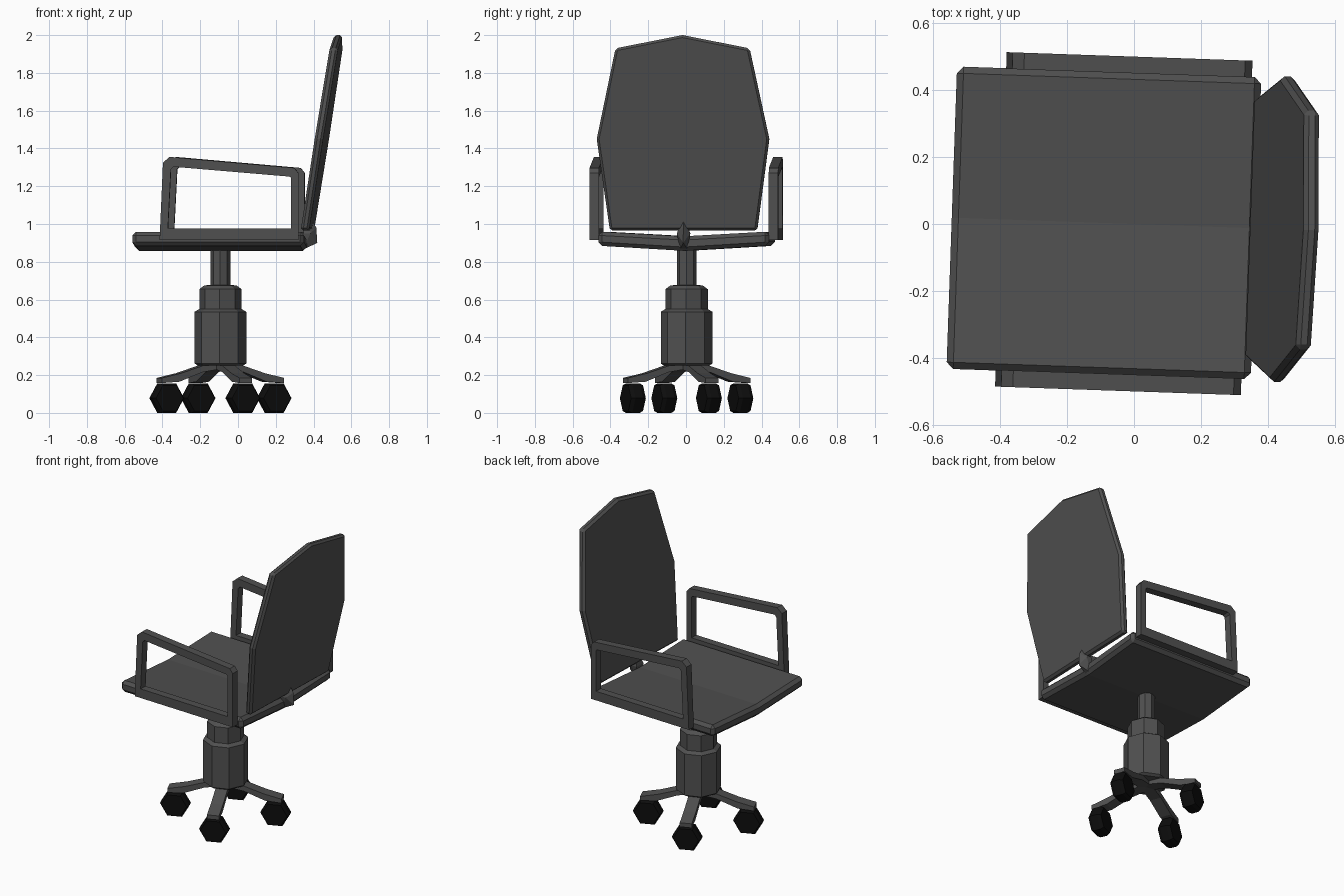
import bpy, bmesh, math
from mathutils import Matrix, Vector

cube = bpy.data.objects.get("Cube")
if cube:
    bpy.data.objects.remove(cube, do_unlink=True)

TURN = Matrix.Rotation(math.radians(-2), 4, 'Z')   # whole chair is turned a little
COLUMN_X = -0.093


def material(name, rgb):
    m = bpy.data.materials.new(name)
    m.use_nodes = True
    m.diffuse_color = (*rgb, 1)
    m.node_tree.nodes["Principled BSDF"].inputs["Base Color"].default_value = (*rgb, 1)
    return m


GREY = material("dark grey", (0.08, 0.08, 0.08))
BLACK = material("wheel black", (0.004, 0.004, 0.004))


def finish(name, bm, mat, place=Matrix(), bevel=0):
    bmesh.ops.recalc_face_normals(bm, faces=bm.faces)
    mesh = bpy.data.meshes.new(name)
    bm.to_mesh(mesh)
    bm.free()
    mesh.materials.append(mat)
    ob = bpy.data.objects.new(name, mesh)
    bpy.context.collection.objects.link(ob)
    ob.matrix_world = TURN @ place
    if bevel:
        mod = ob.modifiers.new("edge_bevel", 'BEVEL')
        mod.width, mod.segments, mod.limit_method = bevel, 1, 'ANGLE'
    return ob


def bridge(bm, a, b):
    for i in range(len(a)):
        j = (i + 1) % len(a)
        bm.faces.new((a[i], a[j], b[j], b[i]))


def prism(name, outline, offset, mat, place=Matrix(), bevel=0):
    """Extrude a closed 3D outline along an offset."""
    bm = bmesh.new()
    a = [bm.verts.new(p) for p in outline]
    b = [bm.verts.new(Vector(p) + Vector(offset)) for p in outline]
    bm.faces.new(a)
    bm.faces.new(b)
    bridge(bm, a, b)
    return finish(name, bm, mat, place, bevel)


def lathe(name, profile, sides, mat, place=Matrix()):
    """Spin a (radius, height) profile and cap both ends."""
    bm = bmesh.new()
    rings = []
    for r, z in profile:
        angles = [math.tau * i / sides for i in range(sides)]
        rings.append([bm.verts.new((r * math.cos(t), r * math.sin(t), z)) for t in angles])
    for a, b in zip(rings, rings[1:]):
        bridge(bm, a, b)
    bm.faces.new(rings[0])
    bm.faces.new(rings[-1])
    return finish(name, bm, mat, place)


# Seat: shallow V section with chamfered rim
section = [(-0.452, 0.96), (0, 0.935), (0.452, 0.96), (0.452, 0.885), (0, 0.858), (-0.452, 0.885)]
prism("seat", [(-0.545, y, z) for y, z in section], (0.91, 0, 0), GREY, bevel=0.02)

# Backrest: leaning plate with a peaked top
half = [(0.39, 0.965), (0.457, 1.45), (0.355, 1.93)]
outline = half + [(0, 2.0)] + [(-y, z) for y, z in reversed(half)]
prism("backrest", [(0.345 + 0.158 * (z - 0.965), y, z) for y, z in outline],
      (0.045, 0, 0), GREY, bevel=0.013)

# Pointed bracket joining the seat and backrest
bm = bmesh.new()
points = [(0.375, 0, 1.05), (0.415, 0, 0.98), (0.42, 0, 0.9)]
for s in (-1, 1):
    points += [(0.345, s * 0.035, 0.95), (0.345, s * 0.02, 0.865), (0.385, s * 0.035, 0.95)]
for p in points:
    bm.verts.new(p)
bmesh.ops.convex_hull(bm, input=bm.verts)
finish("back_bracket", bm, GREY)

# Armrests: closed loops of flat bar on both sides
outer = [(-0.398, 0.915), (-0.38, 1.325), (-0.345, 1.355), (0.315, 1.297), (0.337, 1.27), (0.337, 0.915)]
inner = [(-0.354, 0.975), (-0.338, 1.29), (-0.325, 1.303), (0.29, 1.251), (0.298, 1.245), (0.298, 0.975)]
for side, s in (("left", 1), ("right", -1)):
    bm = bmesh.new()
    loops = [[bm.verts.new((x, s * y, z)) for x, z in shape]
             for shape, y in ((outer, 0.45), (outer, 0.5), (inner, 0.5), (inner, 0.45))]
    for i in range(4):
        bridge(bm, loops[i], loops[(i + 1) % 4])
    finish(side + "_armrest", bm, GREY)

# Stepped eight-sided column
lathe("column", [(0.12, 0.25), (0.137, 0.262), (0.137, 0.535), (0.112, 0.55), (0.112, 0.655),
                 (0.085, 0.675), (0.052, 0.677), (0.052, 0.87)],
      8, GREY, Matrix.Translation((COLUMN_X, 0, 0)))

# Four sloping legs, each ending in a hexagonal wheel
leg_side = [(0, 0.262), (0.1, 0.255), (0.24, 0.21), (0.35, 0.185),
            (0.35, 0.158), (0.25, 0.165), (0.12, 0.215), (0, 0.235)]
for i in range(4):
    angle = math.radians(24.5 + 90 * i)
    spin = Matrix.Translation((COLUMN_X, 0, 0)) @ Matrix.Rotation(angle, 4, 'Z')
    prism(f"leg_{i + 1}", [(r, -0.037, z) for r, z in leg_side], (0, 0.074, 0), GREY, spin)
    hub = spin @ Vector((0.308, 0, 0.078))
    place = (Matrix.Translation(hub) @ Matrix.Rotation(math.radians(24.5), 4, 'Z')
             @ Matrix.Rotation(math.pi / 2, 4, 'X'))
    lathe(f"wheel_{i + 1}", [(0.078, -0.042), (0.09, -0.022), (0.09, 0.022), (0.078, 0.042)],
          6, BLACK, place)
